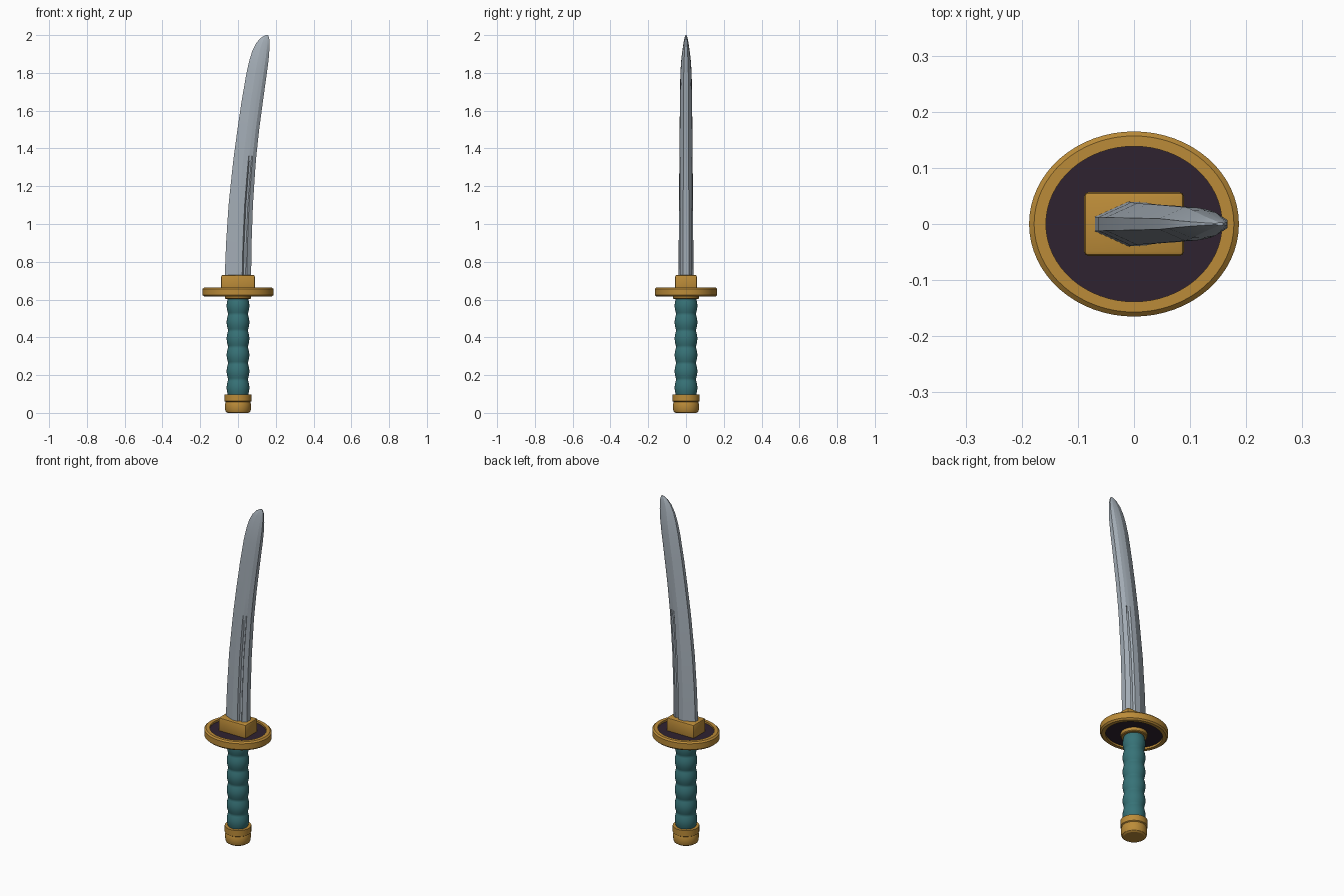
import bpy, bmesh, math

if "Cube" in bpy.data.objects:
    bpy.data.objects.remove(bpy.data.objects["Cube"])


def material(name, rgb):
    m = bpy.data.materials.new(name)
    m.diffuse_color = (*rgb, 1)
    m.use_nodes = True
    m.node_tree.nodes["Principled BSDF"].inputs["Base Color"].default_value = m.diffuse_color
    return m


GOLD = material("gold", (0.50, 0.26, 0.04))
TEAL = material("teal_wrap", (0.038, 0.17, 0.185))
DARK = material("dark_plum", (0.028, 0.016, 0.030))
STEEL = material("steel", (0.37, 0.42, 0.47))


def finish(name, bm, mat, angle):
    bmesh.ops.recalc_face_normals(bm, faces=bm.faces)
    mesh = bpy.data.meshes.new(name)
    bm.to_mesh(mesh)
    bm.free()
    mesh.materials.append(mat)
    ob = bpy.data.objects.new(name, mesh)
    bpy.context.collection.objects.link(ob)
    bpy.ops.object.select_all(action='DESELECT')
    ob.select_set(True)
    bpy.context.view_layer.objects.active = ob
    bpy.ops.object.shade_smooth_by_angle(angle=math.radians(angle))
    return ob


def loft(name, rings, mat, angle=30, closed=False):
    """Skin a stack of equal-sized rings, capped or joined end to end."""
    bm = bmesh.new()
    loops = [[bm.verts.new(p) for p in ring] for ring in rings]
    n = len(loops[0])
    pairs = list(zip(loops, loops[1:]))
    if closed:
        pairs.append((loops[-1], loops[0]))
    else:
        bm.faces.new(loops[0])
        bm.faces.new(loops[-1])
    for a, b in pairs:
        for i in range(n):
            j = (i + 1) % n
            bm.faces.new((a[i], a[j], b[j], b[i]))
    return finish(name, bm, mat, angle)


def lathe(name, profile, mat, ry=1.0, seg=48, **kw):
    """Turn (radius, z) points around z; ry squashes the depth."""
    rings = [[(r * math.cos(math.tau * i / seg),
               ry * r * math.sin(math.tau * i / seg), z) for i in range(seg)]
             for r, z in profile]
    return loft(name, rings, mat, **kw)


# Pommel cap with a raised collar
lathe("pommel", [(0.055, 0.0), (0.064, 0.006), (0.068, 0.016), (0.069, 0.045),
                 (0.065, 0.058), (0.071, 0.062), (0.071, 0.098),
                 (0.056, 0.098)], GOLD)

# Grip with rounded wrap bulges
steps, bulges = 72, 6
grip = []
for k in range(steps + 1):
    t = k / steps
    grip.append((0.052 + 0.008 * abs(math.sin(math.pi * bulges * t)),
                 0.09 + 0.52 * t))
lathe("grip", grip, TEAL, angle=50)

# Ring between grip and guard
lathe("guard_lower_ring", [(0.066, 0.604), (0.070, 0.608), (0.070, 0.635)], GOLD)

# Oval guard: gold rim around a recessed dark plate
lathe("guard_rim", [(0.157, 0.615), (0.178, 0.615), (0.187, 0.623),
                    (0.187, 0.657), (0.178, 0.665), (0.157, 0.665)],
      GOLD, ry=0.882, seg=64, closed=True)
lathe("guard_plate", [(0.160, 0.626), (0.160, 0.654)], DARK, ry=0.882, seg=64)

# Rectangular blade collar
bm = bmesh.new()
bmesh.ops.create_cube(bm, size=1.0)
for v in bm.verts:
    v.co = (v.co.x * 0.178, v.co.y * 0.114, 0.685 + v.co.z * 0.09)
bmesh.ops.bevel(bm, geom=bm.edges[:], offset=0.008, segments=2, profile=0.5,
                affect='EDGES')
finish("blade_collar", bm, GOLD, 30)

# Blade: height, back x, edge x, half thickness
stations = [(0.70, -0.071, 0.069, 0.040), (0.90, -0.063, 0.072, 0.0385),
            (1.10, -0.050, 0.079, 0.037), (1.30, -0.029, 0.092, 0.0355),
            (1.36, -0.022, 0.097, 0.035), (1.50, -0.003, 0.112, 0.034),
            (1.65, 0.019, 0.132, 0.032), (1.80, 0.045, 0.153, 0.030),
            (1.87, 0.061, 0.162, 0.025), (1.92, 0.077, 0.166, 0.019),
            (1.96, 0.098, 0.167, 0.013), (1.985, 0.120, 0.165, 0.008),
            (2.00, 0.146, 0.159, 0.003)]
# Across the blade: position, thickness, groove depth
section = [(0.0, 0.32, 0), (0.43, 1.0, 0), (0.66, 0.96, 0), (0.71, 0.92, 0.25),
           (0.79, 0.86, 0.25), (0.84, 0.82, 0), (1.0, 0.40, 0)]
rings = []
for z, back, edge, half in stations:
    groove = 1.0 if z < 1.35 else 0.0
    side = [(back + (edge - back) * u, half * (w - groove * g))
            for u, w, g in section]
    rings.append([(x, -y, z) for x, y in side] +
                 [(x, y, z) for x, y in reversed(side)])
loft("blade", rings, STEEL, angle=18)
